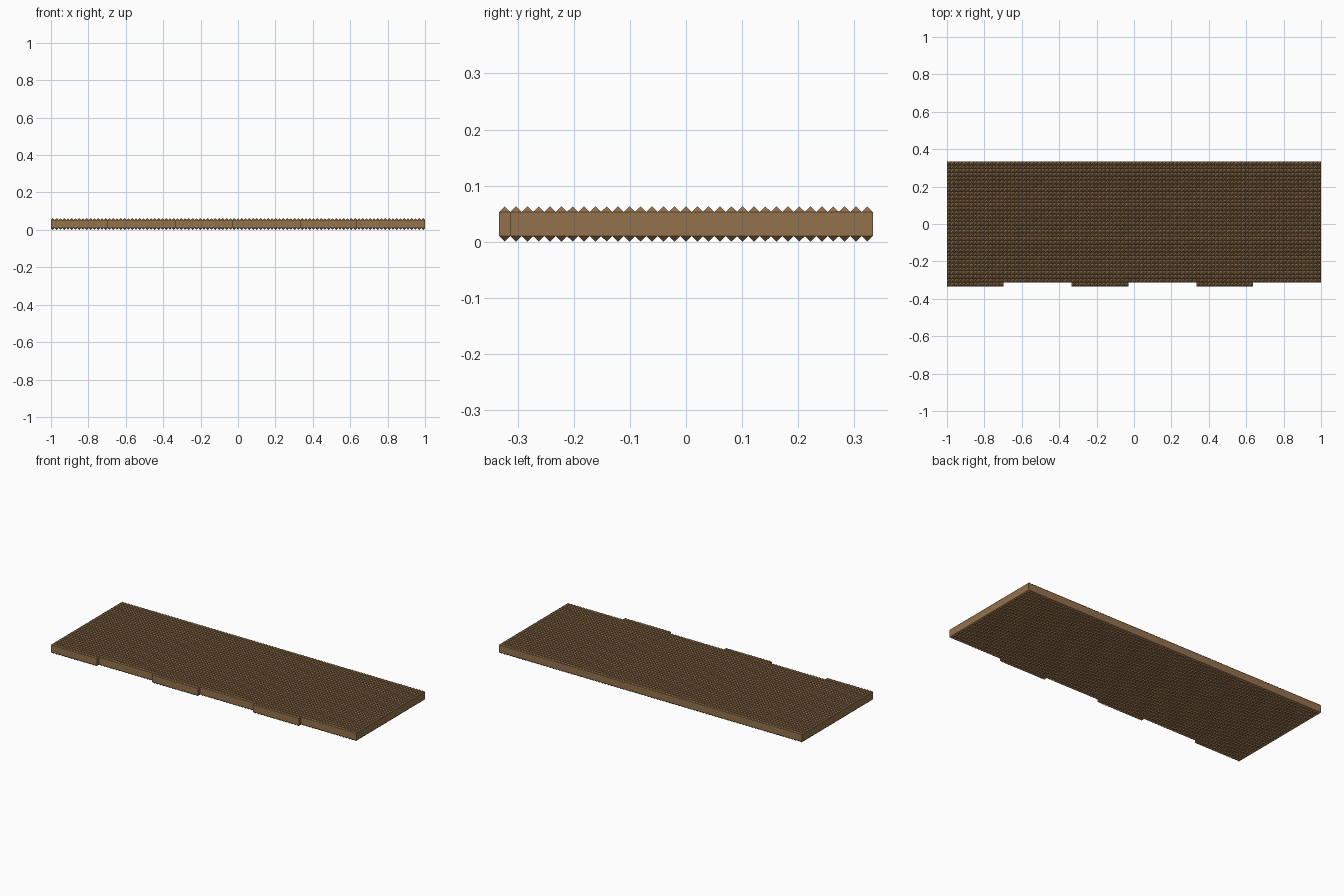
import bpy, bmesh

cube = bpy.data.objects.get("Cube")
if cube:
    bpy.data.objects.remove(cube, do_unlink=True)

SIDE = 2 / 3            # width of one square mat section
COUNT = 33              # tufts along one side
LAST = 15               # tufts in the unfinished front row
PITCH = SIDE / COUNT
HEIGHT = 0.063
TIP = 0.01

brown = bpy.data.materials.new("straw brown")
brown.use_nodes = True
color = (0.29, 0.165, 0.072, 1)
brown.diffuse_color = color
bsdf = next(n for n in brown.node_tree.nodes if n.type == 'BSDF_PRINCIPLED')
bsdf.inputs["Base Color"].default_value = color
bsdf.inputs["Roughness"].default_value = 0.9


def add_tuft(bm, x, y, open_sides):
    """Square peg with a pyramid at each end; walls only on exposed sides."""
    h = PITCH / 2
    corners = [(-h, -h), (h, -h), (h, h), (-h, h)]
    low = [bm.verts.new((x + a, y + b, TIP)) for a, b in corners]
    high = [bm.verts.new((x + a, y + b, HEIGHT - TIP)) for a, b in corners]
    foot = bm.verts.new((x, y, 0))
    peak = bm.verts.new((x, y, HEIGHT))
    for i in range(4):
        j = (i + 1) % 4
        bm.faces.new((high[i], high[j], peak))
        bm.faces.new((low[j], low[i], foot))
        if open_sides[i]:
            bm.faces.new((low[i], low[j], high[j], high[i]))


def filled(col, row):
    if not (0 <= col < COUNT and 0 <= row < COUNT):
        return False
    return row < COUNT - 1 or col < LAST


# One section, filled row by row from the back
bm = bmesh.new()
for row in range(COUNT):
    for col in range(COUNT):
        if filled(col, row):
            near = [(col, row + 1), (col + 1, row), (col, row - 1), (col - 1, row)]
            add_tuft(bm, (col + 0.5) * PITCH, SIDE / 2 - (row + 0.5) * PITCH,
                     [not filled(*n) for n in near])
bmesh.ops.remove_doubles(bm, verts=bm.verts, dist=0.0001)
mesh = bpy.data.meshes.new("mat_section")
bm.to_mesh(mesh)
bm.free()
mesh.materials.append(brown)

# Three sections side by side
for i, name in enumerate(("right_mat_section", "middle_mat_section", "left_mat_section")):
    section = bpy.data.objects.new(name, mesh)
    section.location.x = -1 + i * SIDE
    bpy.context.collection.objects.link(section)
